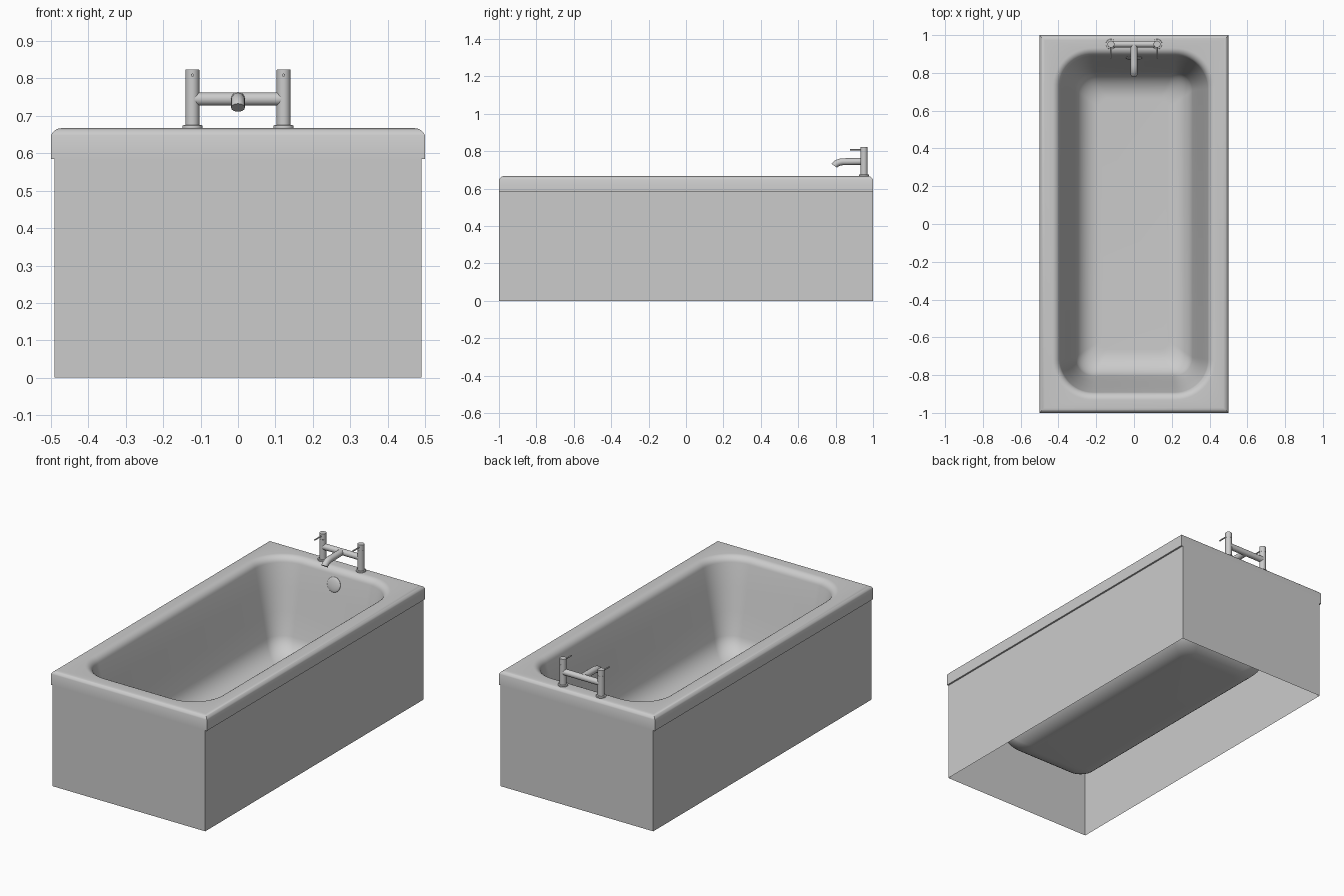
import bpy, bmesh
from math import sin, cos, pi, radians
from mathutils import Vector

if "Cube" in bpy.data.objects:
    bpy.data.objects.remove(bpy.data.objects["Cube"])


def finish(obj, angle=35):
    bpy.ops.object.select_all(action='DESELECT')
    obj.select_set(True)
    bpy.context.view_layer.objects.active = obj
    bpy.ops.object.shade_smooth_by_angle(angle=radians(angle))
    return obj


def ring(bm, hx, hy, r, z, n=14):
    """Rounded rectangle of vertices at height z."""
    verts = []
    for i, (sx, sy) in enumerate([(1, 1), (-1, 1), (-1, -1), (1, -1)]):
        for k in range(n + 1):
            a = pi / 2 * (i + k / n)
            verts.append(bm.verts.new((sx * (hx - r) + r * cos(a),
                                       sy * (hy - r) + r * sin(a), z)))
    return verts


def loft(name, sections):
    bm = bmesh.new()
    rings = [ring(bm, *s) for s in sections]
    m = len(rings[0])
    for a, b in zip(rings, rings[1:]):
        for i in range(m):
            j = (i + 1) % m
            bm.faces.new((a[i], a[j], b[j], b[i]))
    bm.faces.new(rings[-1])
    bmesh.ops.remove_doubles(bm, verts=bm.verts, dist=1e-5)
    me = bpy.data.meshes.new(name)
    bm.to_mesh(me)
    bm.free()
    obj = bpy.data.objects.new(name, me)
    bpy.context.collection.objects.link(obj)
    return finish(obj)


def rod(name, p, q, r, bevel=0.0, verts=32):
    p, q = Vector(p), Vector(q)
    d = q - p
    bpy.ops.mesh.primitive_cylinder_add(vertices=verts, radius=r, depth=d.length,
                                        location=(p + q) / 2,
                                        rotation=d.to_track_quat('Z', 'Y').to_euler())
    obj = bpy.context.object
    obj.name = name
    if bevel:
        mod = obj.modifiers.new("Bevel", 'BEVEL')
        mod.width, mod.segments = bevel, 3
    return finish(obj)


# Bath: outer panels, side lip, rounded rim, then the basin down to its floor
top = 0.667
sections = [(0.49, 1.0, 0, 0.0), (0.49, 1.0, 0, 0.585),
            (0.50, 1.0, 0, 0.585), (0.50, 1.0, 0, 0.648)]
a0 = radians(25)
for k in range(1, 7):                               # outer rim rounding
    a = a0 + (pi / 2 - a0) * k / 6
    sections.append((0.50 - 0.03 * (cos(a0) - cos(a)), 1.0 - 0.03 * (cos(a0) - cos(a)),
                     0, top - 0.033 * (1 - sin(a))))
a1 = radians(78)
for k in range(9):                                  # inner rim rounding
    a = a1 * k / 8
    i = 0.042 * sin(a)
    sections.append((0.432 - i, 0.932 - i, 0.215 - i, top - 0.042 * (1 - cos(a))))
hx, hy, r, z = sections[-1]
for t in (0.33, 0.67):                              # sloping basin walls
    sections.append((hx + (0.31 - hx) * t, hy + (0.805 - hy) * t,
                     r + (0.10 - r) * t, z + (0.25 - z) * t))
b0 = radians(12)
for k in range(11):                                 # basin wall into floor
    a = b0 + (pi / 2 - b0) * k / 10
    i = 0.13 * (cos(b0) - cos(a))
    sections.append((0.31 - i, 0.805 - 1.1 * i, 0.10 - 0.4 * i,
                     0.25 - 0.13 * (sin(a) - sin(b0))))
loft("bath_tub", sections)

# Domed overflow cover on the tap-end wall
bpy.ops.mesh.primitive_uv_sphere_add(segments=32, ring_count=16, radius=1,
                                     location=(0, 0.879, 0.582),
                                     rotation=(radians(90 - 12), 0, 0))
cover = bpy.context.object
cover.name = "overflow_cover"
cover.scale = (0.042, 0.042, 0.010)
finish(cover)

# Tap pillars with flanges, caps and levers
ty = 0.952
for side, x in (("left", -0.122), ("right", 0.122)):
    rod(side + "_tap_flange", (x, ty, 0.665), (x, ty, 0.675), 0.027, 0.003)
    rod(side + "_tap_pillar", (x, ty, 0.67), (x, ty, 0.79), 0.0185)
    rod(side + "_tap_cap", (x, ty, 0.790), (x, ty, 0.824), 0.0185, 0.001)
    rod(side + "_tap_lever", (x, ty, 0.809), (x, 0.877, 0.809), 0.004, 0, 16)

# Crossbar and curved spout
rod("tap_crossbar", (-0.121, ty, 0.745), (0.121, ty, 0.745), 0.0175)
curve = bpy.data.curves.new("tap_spout", 'CURVE')
curve.dimensions = '3D'
curve.bevel_depth, curve.bevel_resolution = 0.0185, 6
curve.use_fill_caps = True
curve.resolution_u = 10
path = [((0, ty, 0.745), (0, -0.03, 0)), ((0, 0.845, 0.744), (0, -0.024, 0)),
        ((0, 0.793, 0.722), (0, -0.010, -0.014))]
sp = curve.splines.new('BEZIER')
sp.bezier_points.add(len(path) - 1)
for bp, (co, t) in zip(sp.bezier_points, path):
    bp.co = co
    bp.handle_left = Vector(co) - Vector(t)
    bp.handle_right = Vector(co) + Vector(t)
spout = bpy.data.objects.new("tap_spout", curve)
bpy.context.collection.objects.link(spout)
bpy.ops.object.select_all(action='DESELECT')
spout.select_set(True)
bpy.context.view_layer.objects.active = spout
bpy.ops.object.convert(target='MESH')
finish(bpy.context.object)
